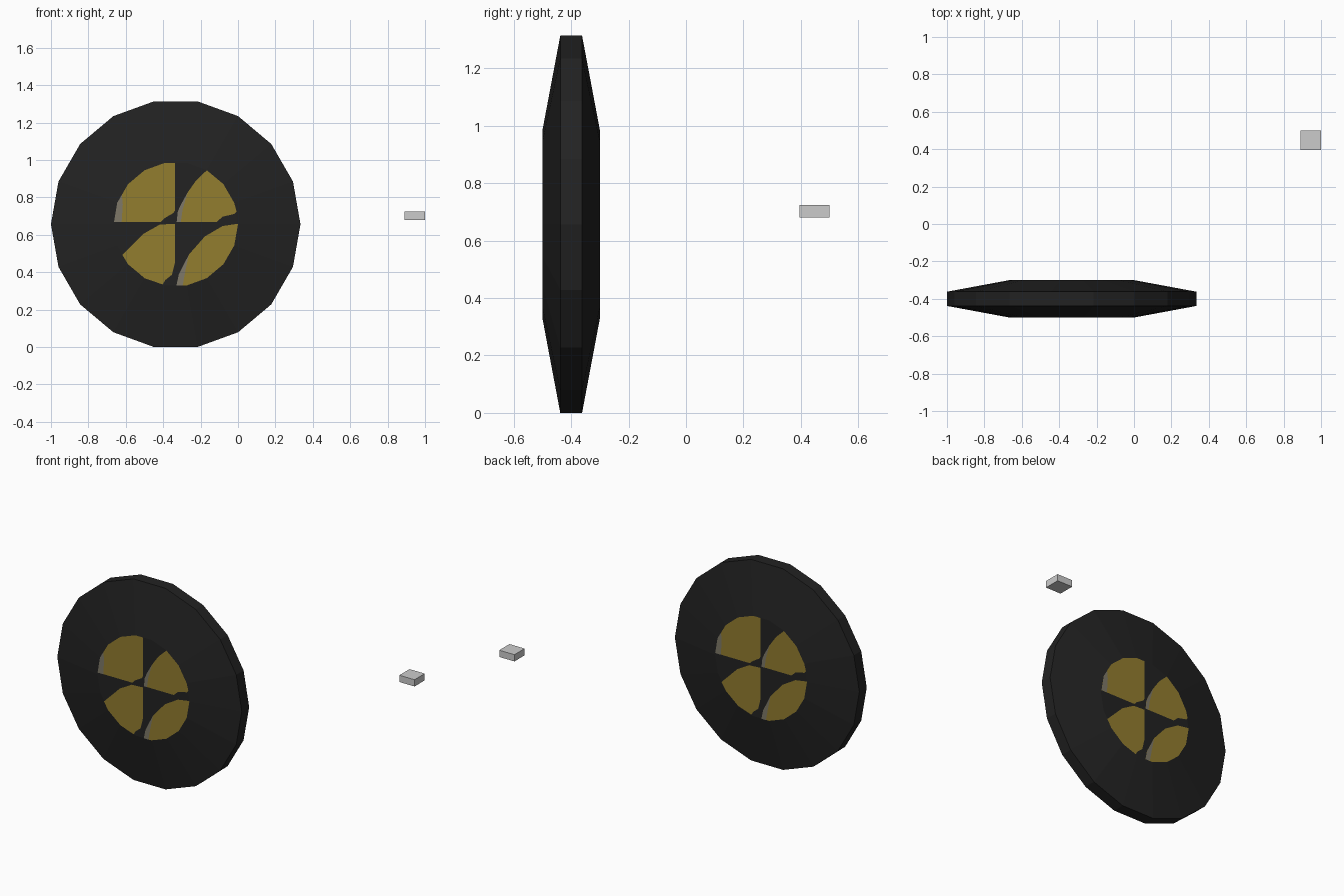
import bpy, bmesh, math
from mathutils import Matrix, Vector

if "Cube" in bpy.data.objects:
    bpy.data.objects.remove(bpy.data.objects["Cube"])

SIDES = 18
R_RIM, R_HUB = 0.667, 0.333
CENTRE = Vector((-0.333, -0.4, 0.657))


def material(name, rgb):
    m = bpy.data.materials.new(name)
    m.diffuse_color = (*rgb, 1)
    m.use_nodes = True
    m.node_tree.nodes["Principled BSDF"].inputs["Base Color"].default_value = m.diffuse_color
    return m


black = material("black", (0.016, 0.016, 0.016))
gold = material("dark_gold", (0.29, 0.205, 0.028))
edge_grey = material("warm_grey", (0.21, 0.19, 0.14))
light_grey = material("light_grey", (0.6, 0.6, 0.6))


def finish(name, bm, mat):
    me = bpy.data.meshes.new(name)
    bm.to_mesh(me)
    bm.free()
    me.materials.append(mat)
    ob = bpy.data.objects.new(name, me)
    bpy.context.collection.objects.link(ob)
    return ob


def hub_arc(k0, k1):
    """Corner points of the hub outline, from corner k0 to k1."""
    return [(R_HUB * math.cos(math.radians(20 * k)),
             R_HUB * math.sin(math.radians(20 * k))) for k in range(k0, k1 + 1)]


# Disc: tapered 18-sided lens with flat hub faces
bm = bmesh.new()
rings = []
for r, y in [(R_HUB, -0.1), (R_RIM, -0.038), (R_RIM, 0.038), (R_HUB, 0.1)]:
    rings.append([bm.verts.new((r * math.cos(2 * math.pi * k / SIDES), y,
                                r * math.sin(2 * math.pi * k / SIDES)))
                  for k in range(SIDES)])
for a, b in zip(rings, rings[1:]):
    for k in range(SIDES):
        j = (k + 1) % SIDES
        bm.faces.new((a[k], a[j], b[j], b[k]))
bm.faces.new(rings[0])
bm.faces.new(rings[-1])
bmesh.ops.recalc_face_normals(bm, faces=bm.faces)
finish("disc", bm, black).location = CENTRE

# Painted hub panels, one outline per quarter (anticlockwise from the front)
panels = [
    # upper left
    [(-0.003, 0.328)] + hub_arc(5, 8) + [(-0.33, 0.012), (-0.08, 0.012),
     (-0.06, 0.032), (-0.012, 0.06), (-0.003, 0.075)],
    # upper right
    [(0.005, 0.012), (0.22, 0.012), (0.25, 0.04), (0.315, 0.055),
     (0.325, 0.068)] + hub_arc(1, 3) + [(0.11, 0.235), (0.064, 0.17),
     (0.025, 0.1), (0.011, 0.067)],
    # lower left
    [(-0.003, 0.002), (-0.085, -0.002), (-0.17, -0.05), (-0.285, -0.165)]
    + hub_arc(11, 12) + [(-0.167, -0.289), (-0.07, -0.322), (-0.055, -0.298), (-0.02, -0.27),
     (-0.003, -0.2)],
    # lower right
    [(0.33, 0.002), (0.25, -0.01), (0.155, -0.066), (0.07, -0.163),
     (0.016, -0.27), (0.004, -0.328)] + hub_arc(14, 18),
]
# Grey slivers along the left edges of three panels
slivers = [
    [(-0.33, 0.012), (-0.313, 0.114), (-0.288, 0.157), (-0.283, 0.105), (-0.289, 0.012)],
    [(0.005, 0.012), (0.011, 0.067), (0.025, 0.1), (0.064, 0.17), (0.037, 0.078), (0.027, 0.012)],
    [(0.004, -0.328), (0.016, -0.27), (0.07, -0.163), (0.053, -0.243), (0.037, -0.328)],
]


def paint(name, outlines, lift, mat):
    """Thin painted faces on the front hub, repeated half a turn round on the back."""
    for side, turn in (("front", 0), ("back", math.pi)):
        bm = bmesh.new()
        for pts in outlines:
            f = bm.faces.new([bm.verts.new((u, -0.1 - lift, v)) for u, v in pts])
            f.normal_update()
            if f.normal.y > 0:
                f.normal_flip()
        bmesh.ops.triangulate(bm, faces=bm.faces[:])
        bm.transform(Matrix.Rotation(turn, 4, 'Z'))
        finish(f"{name}_{side}", bm, mat).location = CENTRE


paint("hub_panels", panels, 0.0015, gold)
paint("hub_panel_edges", slivers, 0.003, edge_grey)

# Small loose block
bm = bmesh.new()
bmesh.ops.create_cube(bm, size=1)
bmesh.ops.scale(bm, vec=(0.11, 0.105, 0.044), verts=bm.verts)
finish("small_block", bm, light_grey).location = (0.945, 0.4475, 0.702)
